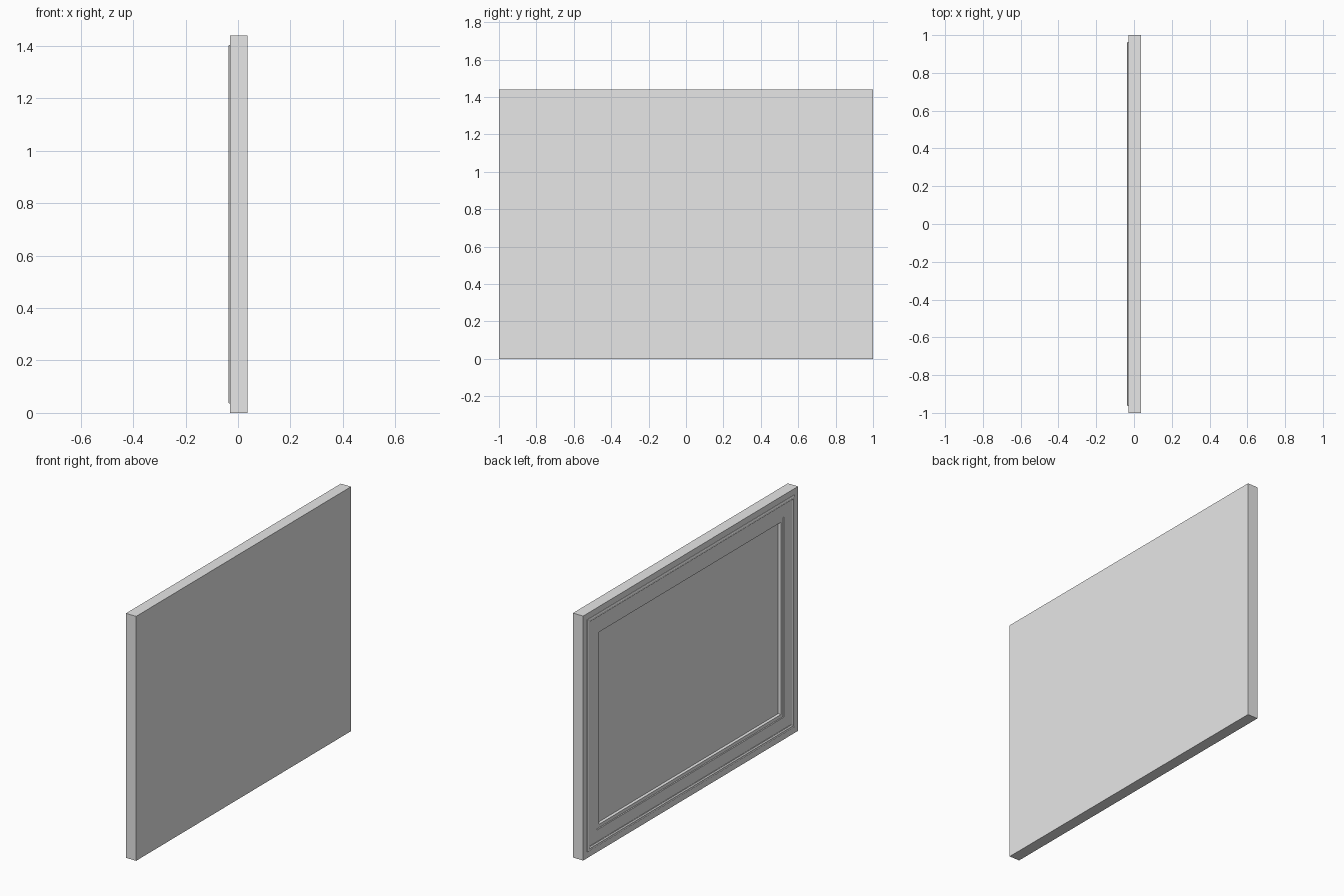
import bpy, bmesh

cube = bpy.data.objects.get("Cube")
if cube:
    bpy.data.objects.remove(cube, do_unlink=True)

HALF_Y, HEIGHT = 1.0, 1.44
BACK, FACE = 0.0365, -0.03

grey = bpy.data.materials.new("light_grey")
grey.use_nodes = True
grey.diffuse_color = (0.8, 0.8, 0.8, 1)
grey.node_tree.nodes["Principled BSDF"].inputs["Base Color"].default_value = (0.8, 0.8, 0.8, 1)


def nested_frames(name, profile, closed_ring=False):
    """Sweep an (inset, x) profile around the rectangular door outline."""
    bm = bmesh.new()
    loops = []
    for inset, x in profile:
        y, low, high = HALF_Y - inset, inset, HEIGHT - inset
        corners = [(-y, low), (y, low), (y, high), (-y, high)]
        loops.append([bm.verts.new((x, a, b)) for a, b in corners])
    pairs = list(zip(loops, loops[1:]))
    if closed_ring:
        pairs.append((loops[-1], loops[0]))
    else:
        bm.faces.new(loops[0])
        bm.faces.new(loops[-1])
    for a, b in pairs:
        for i in range(4):
            j = (i + 1) % 4
            bm.faces.new((a[i], a[j], b[j], b[i]))
    bmesh.ops.recalc_face_normals(bm, faces=bm.faces)
    mesh = bpy.data.meshes.new(name)
    bm.to_mesh(mesh)
    bm.free()
    mesh.materials.append(grey)
    obj = bpy.data.objects.new(name, mesh)
    bpy.context.collection.objects.link(obj)
    return obj


# Slab with a shallow step and a recessed centre panel
nested_frames("door_slab", [
    (0, BACK), (0, FACE),
    (0.131, FACE), (0.134, FACE + 0.004),
    (0.154, FACE + 0.004), (0.156, FACE + 0.02),
])

# Raised bead running around the decorated face
nested_frames("border_moulding", [
    (0.036, FACE + 0.002), (0.036, FACE - 0.004), (0.040, -0.0365),
    (0.052, -0.0365), (0.056, FACE - 0.003), (0.062, FACE - 0.002),
    (0.062, FACE + 0.002),
], closed_ring=True)
